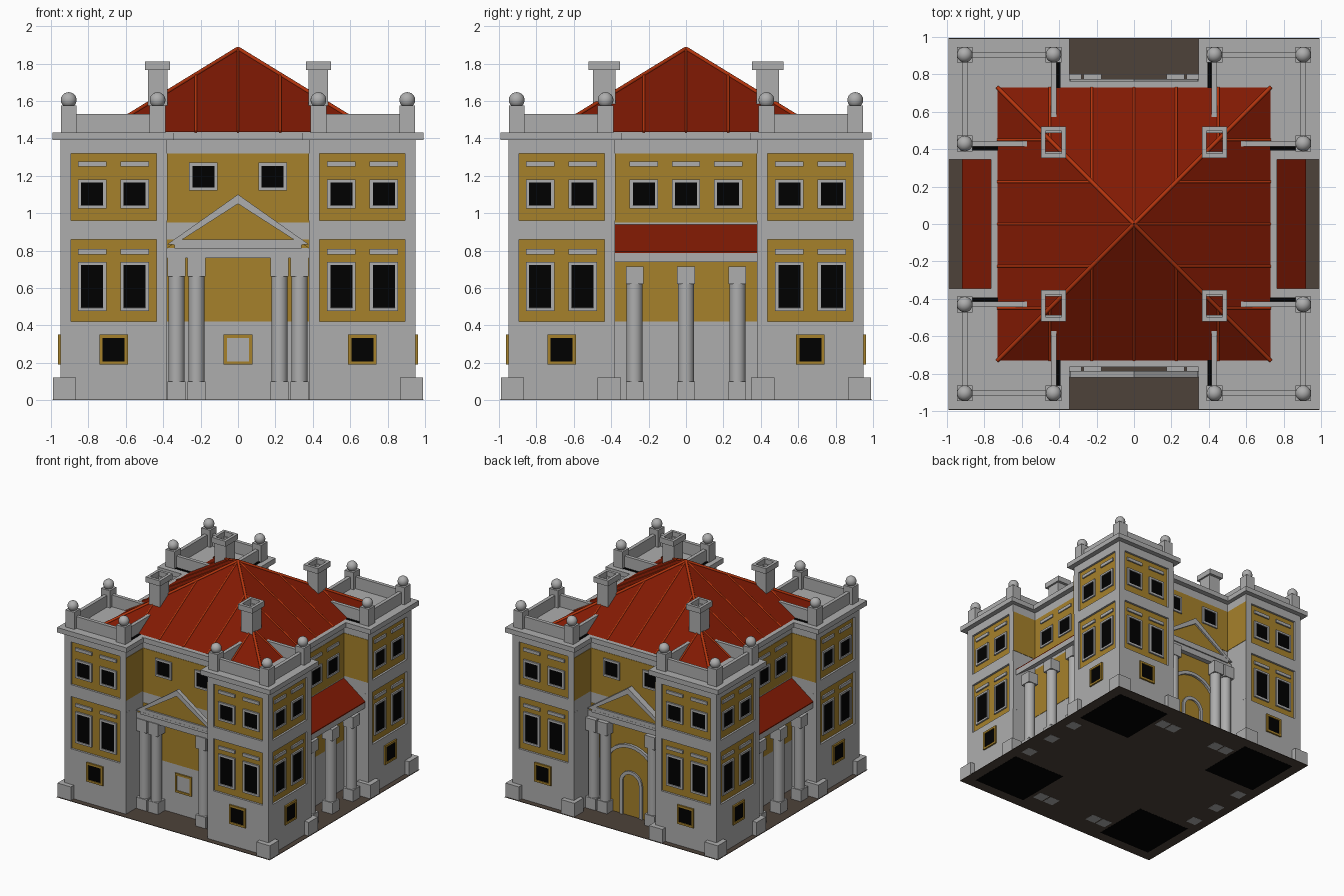
import bpy, bmesh, math
from mathutils import Matrix, Vector

if "Cube" in bpy.data.objects:
    bpy.data.objects.remove(bpy.data.objects["Cube"])

def material(name, rgb):
    m = bpy.data.materials.new(name)
    m.diffuse_color = (*rgb, 1)
    m.use_nodes = True
    m.node_tree.nodes["Principled BSDF"].inputs["Base Color"].default_value = m.diffuse_color
    return m

STONE = material("grey stone", (0.42, 0.42, 0.42))
OCHRE = material("ochre plaster", (0.38, 0.22, 0.024))
GLASS = material("dark glass", (0, 0, 0))
RED = material("red roof", (0.22, 0.010, 0.001))
RIB = material("bright red ridge", (0.46, 0.035, 0.004))
EARTH = material("brown paving", (0.075, 0.055, 0.042))

parts = {}

def part(name, *mats):
    if name not in parts:
        parts[name] = (bmesh.new(), mats)
    return parts[name][0]

# Facade coordinates: u along the wall, n outward, z up; k = 0 front, 1 right, 2 back, 3 left
def loft(bm, k, ring_a, ring_b):
    rot = Matrix.Rotation(k * math.pi / 2, 3, 'Z')
    a, b = [[bm.verts.new(rot @ Vector((u, -n, z))) for u, n, z in r] for r in (ring_a, ring_b)]
    c = len(a)
    faces = [bm.faces.new(a), bm.faces.new(b)]
    faces += [bm.faces.new((a[i], a[(i + 1) % c], b[(i + 1) % c], b[i])) for i in range(c)]
    bmesh.ops.recalc_face_normals(bm, faces=faces)
    return faces

def prism(bm, k, pts, n0, n1):
    return loft(bm, k, [(u, n0, z) for u, z in pts], [(u, n1, z) for u, z in pts])

def box(bm, k, u0, u1, n0, n1, z0, z1):
    return prism(bm, k, [(u0, z0), (u1, z0), (u1, z1), (u0, z1)], n0, n1)

def block(bm, x, y, h, z0, z1):
    return box(bm, 0, x - h, x + h, -y - h, -y + h, z0, z1)

# Framed window: the pane is inset and pushed back into the frame
def window(bm, k, u, w, n, z0, z1):
    pane = box(bm, k, u - w, u + w, n, n + 0.014, z0, z1)[1]
    bmesh.ops.inset_individual(bm, faces=[pane], thickness=0.024, depth=0)
    bmesh.ops.inset_individual(bm, faces=[pane], thickness=0.0005, depth=-0.007)
    pane.material_index = 1

def cylinder(bm, p, q, r, seg):
    p, q = Vector(p), Vector(q)
    d = q - p
    mat = Matrix.Translation((p + q) / 2) @ d.to_track_quat('Z', 'Y').to_matrix().to_4x4()
    res = bmesh.ops.create_cone(bm, cap_ends=True, segments=seg, radius1=r, radius2=r,
                                depth=d.length, matrix=mat)
    for f in {f for v in res['verts'] for f in v.link_faces}:
        f.smooth = len(f.verts) == 4

def column(k, u, n, z0, z1, top):
    box(part("column_pedestals", STONE), k, u - .047, u + .047, n - .047, n + .047, 0, z0)
    box(part("column_capitals", STONE), k, u - .047, u + .047, n - .047, n + .047, z1, top)
    p = Matrix.Rotation(k * math.pi / 2, 3, 'Z') @ Vector((u, -n, 0))
    cylinder(part("column_shafts", STONE), (p.x, p.y, z0), (p.x, p.y, z1), 0.043, 24)

# Paving, core and central cornice
box(part("paving", EARTH), 0, -.993, .993, -.995, .995, .001, .005)
box(part("core_walls", STONE), 0, -.72, .72, -.72, .72, .004, 1.43)
for k in range(4):
    box(part("central_cornice", STONE), k, -.36, .36, .70, .765, 1.39, 1.432)

# Corner towers: recessed core, stone bands and corner piers, cornice, base blocks,
# parapet posts and balls
for sx in (-1, 1):
    for sy in (-1, 1):
        bm = part("tower_walls", STONE)
        block(bm, sx * .655, sy * .655, .275, .01, 1.40)
        for z0, z1 in ((.004, .42), (.86, .96), (1.32, 1.40)):
            block(bm, sx * .665, sy * .665, .285, z0, z1)
        for z0, z1 in ((.42, .86), (.96, 1.32)):
            for px, py in ((.9215, .9215), (.4075, .9215), (.9215, .4075)):
                block(bm, sx * px, sy * py, .0285, z0, z1)
        block(part("tower_cornices", STONE), sx * .6685, sy * .6685, .3235, 1.39, 1.431)
        # dark interior seen under the towers
        block(part("tower_undersides", GLASS), sx * .655, sy * .655, .25, 0, .003)
        bm = part("base_blocks", STONE)
        block(bm, sx * .9275, sy * .9275, .0625, .004, .12)
        block(bm, sx * .9275, sy * .41, .0625, .004, .12)
        if sy > 0:
            block(bm, sx * .41, sy * .9275, .0625, .004, .12)
        for px, py in ((.905, .905), (.43, .905), (.905, .43)):
            block(part("parapet_posts", STONE), sx * px, sy * py, .042, 1.43, 1.575)
            s = bmesh.ops.create_uvsphere(part("parapet_balls", STONE), u_segments=20, v_segments=12,
                radius=.042, matrix=Matrix.Translation((sx * px, sy * py, 1.605)))
            for f in {f for v in s['verts'] for f in v.link_faces}:
                f.smooth = True
        # chimney shaft and cap, both open at the top
        for name, hx, hy, t, z0, z1 in (("chimney_shafts", .052, .06, .01, 1.46, 1.77),
                                        ("chimney_caps", .067, .083, .024, 1.765, 1.81)):
            bm = part(name, STONE)
            cx, cn = sx * .43, sy * .437
            for s in (-1, 1):
                u, n = cx + s * (hx - t / 2), cn + s * (hy - t / 2)
                box(bm, 0, u - t / 2, u + t / 2, cn - hy, cn + hy, z0, z1)
                box(bm, 0, cx - hx + t, cx + hx - t, n - t / 2, n + t / 2, z0, z1)

# Facades
for k in range(4):
    walls, bars = part("parapet_walls", STONE), part("window_lintels", STONE)
    frames = part("windows", STONE, GLASS)
    panel = part("plaster_panels", OCHRE)
    for s in (-1, 1):
        def tower_box(bm, u0, u1, n0, n1, z0, z1):
            box(bm, k, *sorted((s * u0, s * u1)), n0, n1, z0, z1)
        tower_box(walls, .43, .905, .89, .92, 1.43, 1.53)
        tower_box(walls, .415, .445, .45, .89, 1.43, 1.53)
        # dark gutter slot beside the inner parapet wall
        tower_box(part("gutter_slots", GLASS), .394, .415, .60, .863, 1.43, 1.434)
        tower_box(panel, .435, .895, .928, .933, .42, .86)
        tower_box(panel, .435, .895, .928, .933, .96, 1.32)
        tower_box(panel, .377, .382, .72, .95, .96, 1.32)
        for u in (.78, .5525):
            window(frames, k, s * u, .076, .932, .477, .74)
            window(frames, k, s * u, .076, .932, 1.025, 1.18)
            for z in (.78, 1.25):
                tower_box(bars, u - .076, u + .076, .932, .945, z, z + .027)
        window(part("ground_windows", OCHRE, GLASS), k, s * .665, .076, .949, .19, .35)
    # plaster between the towers
    box(panel, k, -.38, .38, .718, .723, .42, .86)
    box(panel, k, -.38, .38, .718, .723, .95, 1.32)

    if k % 2:
        # side porch: three columns and a lean-to roof on a sloping stone slab
        for u in (-.275, 0, .275):
            window(frames, k, u * .82, .076, .72, 1.025, 1.18)
            box(bars, k, u * .82 - .076, u * .82 + .076, .72, .733, 1.25, 1.277)
            column(k, u, .865, .10, .62, .715)
        for name, m, lo, hi in (("porch_slabs", STONE, 0, .046), ("porch_roofs", RED, .046, .054)):
            slope = [(.715, .890 + lo), (.92, .74 + lo), (.92, .74 + hi), (.715, .890 + hi)]
            loft(part(name, m), k, [(-.38, n, z) for n, z in slope], [(.38, n, z) for n, z in slope])
    else:
        # temple front: paired columns, entablature and pediment
        d, back = (.82, .785) if k == 0 else (.775, .72)
        for s in (-1, 1):
            window(frames, k, s * .185, .076, .72, 1.12, 1.27)
            for u in (.329, .222):
                column(k, s * u, d - .05 if k == 0 else .755, .10, .66, .765)
        bm = part("entablatures", STONE)
        box(bm, k, -.38, .38, back, d - .01, .76, .815)
        box(bm, k, -.34, .34, back, d, .81, .83)
        prism(part("pediment_fields", OCHRE), k, [(-.378, .815), (.378, .815), (0, 1.08)],
              back, d - .015)
        bm = part("pediment_trim", STONE)
        prism(bm, k, [(-.38, .832), (0, 1.10), (.38, .832), (.34, .832), (0, 1.05), (-.34, .832)],
              back, d)
        box(bm, k, -.345, .345, back, d - .001, .829, .86)

# Front plaque
window(part("front_plaque", OCHRE, STONE), 0, 0, .077, .718, .19, .35)

# Back doorway: wide and small arches
def arch(r, zc, n=16):
    return [(r, .005)] + [(r * math.cos(math.pi * i / n), zc + r * math.sin(math.pi * i / n))
                          for i in range(n + 1)] + [(-r, .005)]

prism(part("doorway_field", OCHRE), 2, arch(.24, .35), .715, .725)
for r, zc, n in ((.26, .35, .745), (.105, .28, .738)):
    prism(part("doorway_arches", STONE), 2, arch(r, zc) + arch(r - .028, zc)[::-1], .715, n)

# Hipped roof with raised ridges
H, Z0, Z1 = .73, 1.433, 1.88
bmesh.ops.create_cone(part("main_roof", RED), cap_ends=True, segments=4, radius1=H * math.sqrt(2),
    radius2=0, depth=Z1 - Z0, matrix=Matrix.Translation((0, 0, (Z0 + Z1) / 2)) @
    Matrix.Rotation(math.pi / 4, 4, 'Z'))
ribs = part("roof_ridges", RIB)
for k in range(4):
    rot = Matrix.Rotation(k * math.pi / 2, 3, 'Z')
    cylinder(ribs, rot @ Vector((H, -H, Z0)), (0, 0, Z1), .011, 10)
    for u in (-.45, -.225, 0, .225, .45):
        top = Z0 + (H - abs(u)) * (Z1 - Z0) / H
        cylinder(ribs, rot @ Vector((u, -H, Z0)), rot @ Vector((u, -abs(u), top)), .007, 10)

# Turn every part into an object
for name, (bm, mats) in parts.items():
    me = bpy.data.meshes.new(name)
    bm.to_mesh(me)
    bm.free()
    for m in mats:
        me.materials.append(m)
    bpy.context.collection.objects.link(bpy.data.objects.new(name, me))
